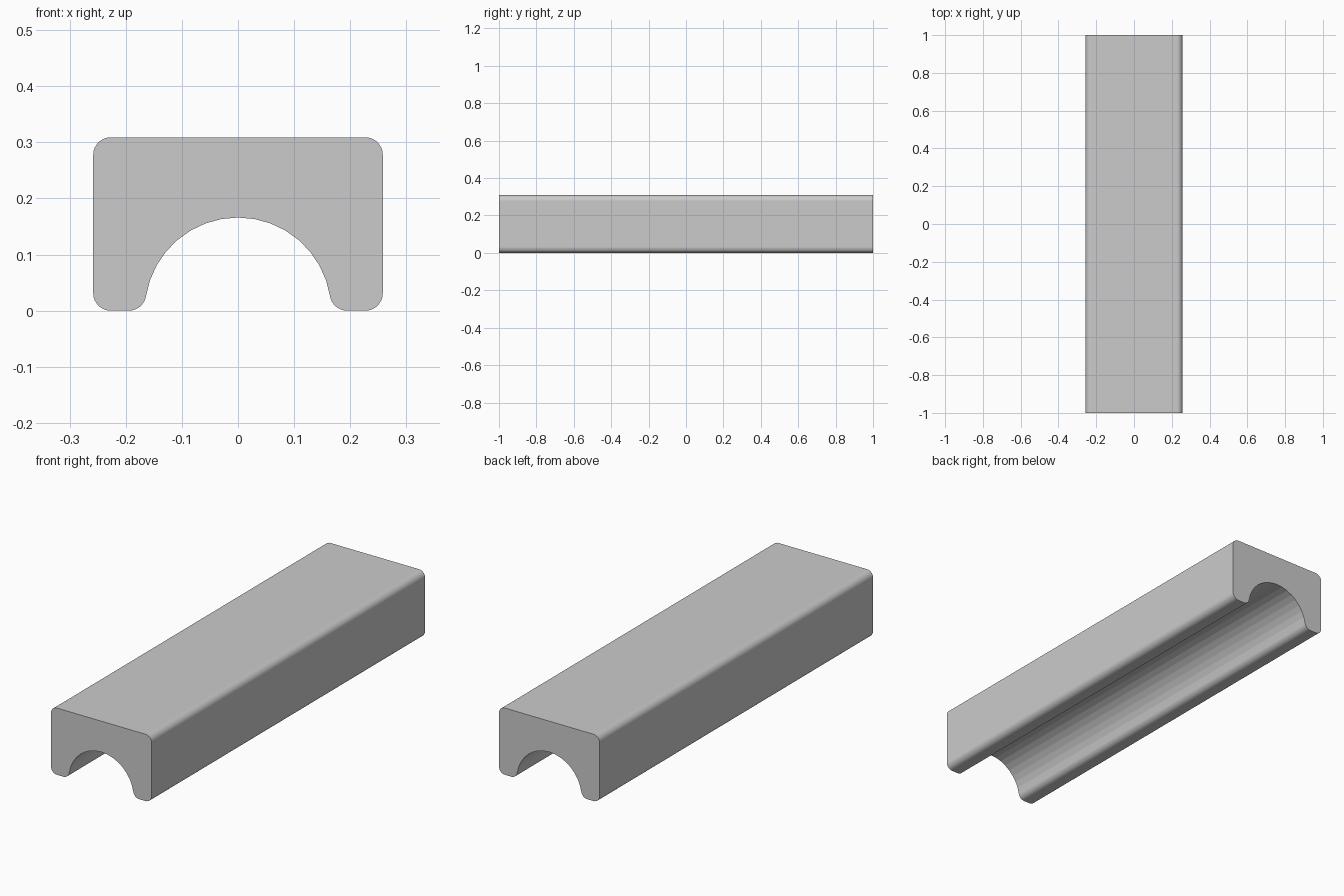
import bpy, bmesh
from math import sin, cos, pi, atan2, sqrt

if "Cube" in bpy.data.objects:
    bpy.data.objects.remove(bpy.data.objects["Cube"])

W, H, L = 0.258, 0.309, 1.0   # half width, height, half length
R, F = 0.166, 0.031           # groove radius, edge rounding radius
STEPS = 8                     # segments per rounded edge


def arc(cx, cz, r, a0, a1, n):
    return [(cx + r * cos(a0 + (a1 - a0) * i / n),
             cz + r * sin(a0 + (a1 - a0) * i / n)) for i in range(n + 1)]


# Inner foot rounding is tangent to both the groove and the base
foot_x = sqrt((R + F) ** 2 - F ** 2)
a = atan2(F, foot_x)

# Right half outline: top corner, outer bottom corner, inner foot
right = arc(W - F, H - F, F, pi / 2, 0, STEPS)
right += arc(W - F, F, F, 0, -pi / 2, STEPS)
right += arc(foot_x, F, F, -pi / 2, -pi + a, STEPS)
left = [(-x, z) for x, z in reversed(right)]

# Groove arch joins the two feet
groove = arc(0, 0, R, a, pi - a, 16)[1:-1]
profile = right + groove + left

# Extrude the outline along the length
bm = bmesh.new()
face = bm.faces.new([bm.verts.new((x, -L, z)) for x, z in profile])
ext = bmesh.ops.extrude_face_region(bm, geom=[face], use_keep_orig=True)
moved = [v for v in ext["geom"] if isinstance(v, bmesh.types.BMVert)]
bmesh.ops.translate(bm, verts=moved, vec=(0, 2 * L, 0))
bmesh.ops.recalc_face_normals(bm, faces=bm.faces)

mesh = bpy.data.meshes.new("grooved_bar")
bm.to_mesh(mesh)
bm.free()
bar = bpy.data.objects.new("grooved_bar", mesh)
bpy.context.collection.objects.link(bar)
